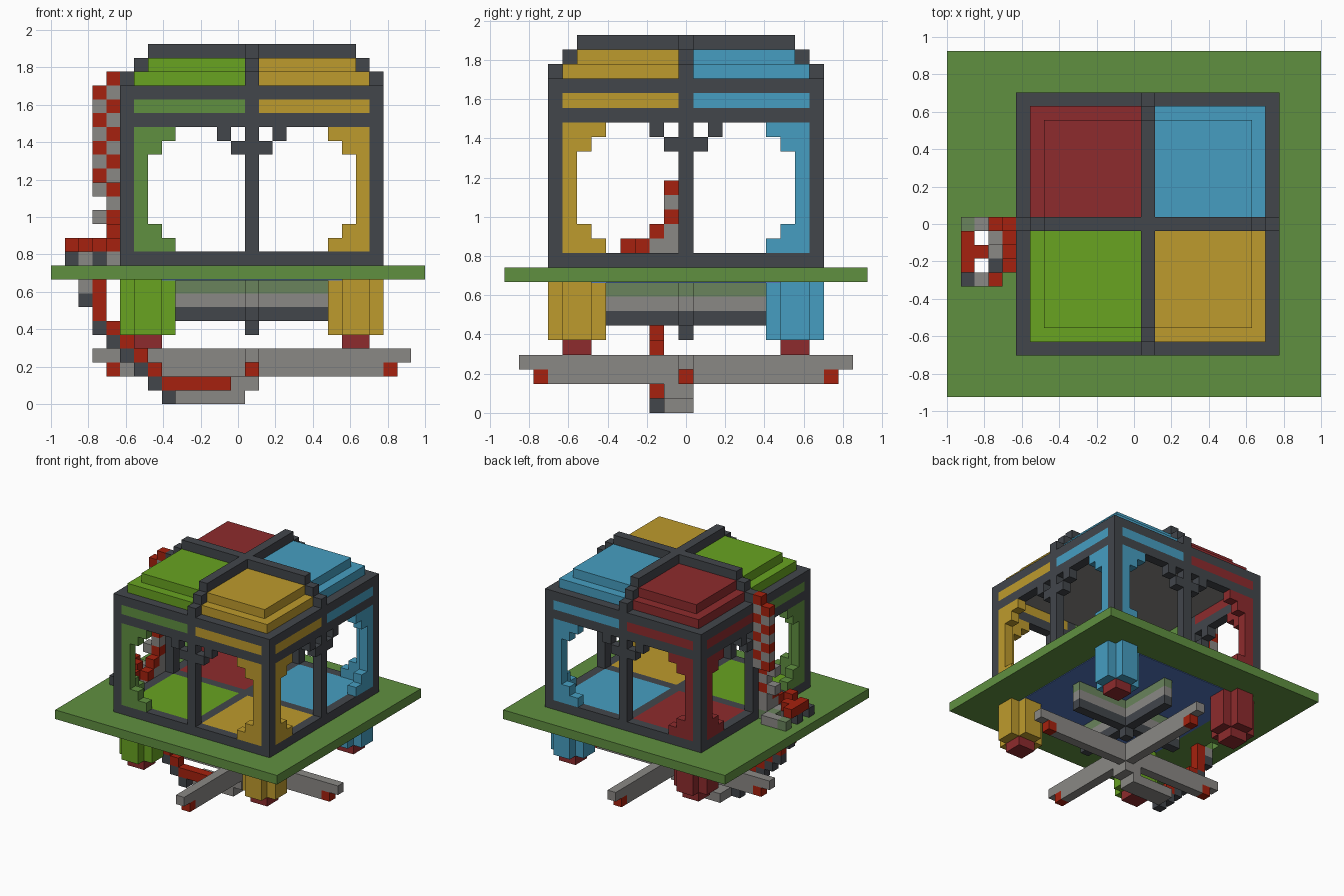
import bpy
import bmesh

if "Cube" in bpy.data.objects:
    bpy.data.objects.remove(bpy.data.objects["Cube"], do_unlink=True)

U = 2 / 27  # edge of one block


def linear(c):
    c /= 255
    return c / 12.92 if c <= 0.04045 else ((c + 0.055) / 1.055) ** 2.4


def material(name, *rgb):
    m = bpy.data.materials.new(name)
    m.use_nodes = True
    colour = [linear(c) for c in rgb] + [1]
    m.diffuse_color = colour
    m.node_tree.nodes["Principled BSDF"].inputs["Base Color"].default_value = colour
    return m


dark = material("charcoal", 66, 70, 75)
moss = material("moss green", 96, 144, 64)
lime = material("lime green", 104, 163, 33)
yellow = material("ochre yellow", 190, 155, 45)
blue = material("sky blue", 70, 158, 193)
maroon = material("maroon", 141, 43, 45)
red = material("bright red", 166, 33, 14)
grey = material("stone grey", 138, 136, 133)
mossy = material("mossy stone", 106, 132, 92)
navy = material("cornflower blue", 82, 118, 190)


def part(name, mat, boxes):
    """One object from boxes (x0, x1, y0, y1, z0, z1) in blocks."""
    bm = bmesh.new()
    for box in boxes:
        x, y, z = (sorted(box[i:i + 2]) for i in (0, 2, 4))
        verts = [bm.verts.new(((p + 1) * U, q * U, r * U)) for r in z for q in y for p in x]
        for f in ((0, 2, 3, 1), (4, 5, 7, 6), (0, 1, 5, 4), (2, 6, 7, 3), (0, 4, 6, 2), (1, 3, 7, 5)):
            bm.faces.new([verts[i] for i in f])
    mesh = bpy.data.meshes.new(name)
    bm.to_mesh(mesh)
    bm.free()
    mesh.materials.append(mat)
    obj = bpy.data.objects.new(name, mesh)
    bpy.context.collection.objects.link(obj)
    return obj


def cell(a, b, k):
    return (a - .5, a + .5, b - .5, b + .5, k, k + 1)


def swap(box):
    return box[2:4] + box[:2] + box[4:]


def both(boxes):
    """Boxes along x, repeated along y."""
    return boxes + [swap(b) for b in boxes]


SIGNS = (-1, 1)

# Ground plate with two small holes, and its lower lining
part("ground_plate", moss, [
    (-14.5, -12.5, -12.5, 12.5, 9, 10), (-11.5, 12.5, -12.5, 12.5, 9, 10),
    (-12.5, -11.5, -12.5, -3.5, 9, 10), (-12.5, -11.5, -2.5, -1.5, 9, 10),
    (-12.5, -11.5, -.5, 12.5, 9, 10)])
part("plate_lining", navy, [(-8.5, 8.5, -8.5, 8.5, 8.93, 9)])

# Wall frame: posts, rails, mullions and mullion braces
posts = [(s * 8.5, s * 9.5, t * 8.5, t * 9.5, 10, 23) for s in SIGNS for t in SIGNS]
part("corner_posts", dark, posts)
rails, mullions, braces = [], [], []
for s in SIGNS:
    y = (s * 8.5, s * 9.5)
    rails += [(-8.5, 8.5) + y + (k, k + 1) for k in (10, 20, 22)]
    mullions += [(-.5, .5) + y + (11, 20), (-.5, .5) + y + (21, 22)]
    braces += [cell(t * n, s * 9, 17 + n) for t in SIGNS for n in (1, 2)]
part("wall_rails", dark, both(rails))
part("mullions", dark, both(mullions))
part("mullion_braces", dark, both(braces))

# Floor cross, ceiling and stepped roof ribs
part("floor_cross", dark, [(-8.5, 8.5, -.5, .5, 10, 11),
                           (-.5, .5, .5, 8.5, 10, 11), (-.5, .5, -8.5, -.5, 10, 11)])
part("ceiling", grey, [(-8.5, 8.5, -8.5, 8.5, 22, 23)])
part("roof_ribs", dark, both([(-w, w, -.5, .5, k, k + 1)
                              for w, k in ((9.5, 23), (8.5, 24), (7.5, 25))]))


# Coloured quarters: floor, roof, window lining, stripe, leg
def quarter(label, sx, sy, mat, wall_mat):
    def place(boxes):
        return [(sx * b[0], sx * b[1], sy * b[2], sy * b[3]) + b[4:] for b in boxes]

    part(label + "_floor", mat, place([(.5, 8.5, .5, 8.5, 10, 11)]))
    part(label + "_roof", mat, place([(.5, 8.5, .5, 8.5, 23, 24), (.5, 7.5, .5, 7.5, 24, 25)]))
    y = (8.5, 9.5)
    lining = [(7.5, 8.5) + y + (11, 20)]
    for k, w in ((11, 5.5), (12, 6.5), (18, 6.5), (19, 5.5)):
        lining.append((w, 7.5) + y + (k, k + 1))
    part(label + "_window_lining", wall_mat, place(both(lining)))
    part(label + "_stripe", wall_mat, place(both([(.5, 8.5) + y + (21, 22)])))
    part(label + "_leg", mat, place([(5.5, 9.5, 6.5, 8.5, 5, 9), (6.5, 8.5, 5.5, 6.5, 5, 9),
                                     (6.5, 8.5, 8.5, 9.5, 5, 9)]))
    part(label + "_leg_tip", maroon, place([(6.5, 8.5, 6.5, 8.5, 4, 5)]))


quarter("front_right", -1, -1, lime, moss)
quarter("front_left", 1, -1, yellow, yellow)
quarter("back_left", 1, 1, blue, blue)
quarter("back_right", -1, 1, maroon, maroon)

# Crossed beams under the plate
for name, mat, k in (("mossy_beams", mossy, 8), ("stone_beams", grey, 7), ("dark_beams", dark, 6)):
    part(name, mat, both([(-6.5, 6.5, -.5, .5, k, k + 1)]))
part("centre_stub", dark, [cell(0, 0, 5)])

# Long landing cross with red feet
part("landing_cross", grey, both([(-11.5, 11.5, -.5, .5, 3, 4), (-9.5, 9.5, -.5, .5, 2, 3)]))
part("landing_feet", red, both([cell(s * 10, 0, 2) for s in SIGNS]))

# Chequered tower beside the wall
tower = [(a, 0, k) for k in range(16, 23) for a in (-11, -10)] + [(-10, 0, 23)]
tower += [(a, -1, k) for a in (-11, -10) for k in (13, 15)] + [(-10, -1, 14)]
part("tower_red", red, [cell(*c) for c in tower if (c[0] + c[2]) % 2])
part("tower_grey", grey, [cell(*c) for c in tower if (c[0] + c[2]) % 2 == 0])

# Rubble ring at the foot of the tower
part("ring_red", red, [cell(-13, b, 11) for b in (-3, -2, -1)] +
     [cell(-12, -2, 11), cell(-11, -4, 11), cell(-10, -3, 11), cell(-10, -2, 12)])
part("ring_grey", grey, [cell(-12, 0, 10), cell(-11, 0, 10), cell(-12, -4, 10), cell(-11, -2, 10),
                         cell(-10, -2, 11), cell(-10, -1, 11), cell(-10, -1, 12),
                         cell(-10, -2, 10), cell(-10, -3, 10)])
part("ring_mossy", mossy, [cell(-13, 0, 10), cell(-11, -1, 10), cell(-10, -1, 10)])
part("ring_dark", dark, [cell(-13, -4, 10), cell(-11, -3, 10), cell(-11, -4, 10), cell(-13, -2, 10)])

# Chain stepping down under the plate to a hook at the centre
part("chain_red", red, [(-11.5, -10.5, -2.5, -1.5, 6, 9)] +
     [cell(-5 - k, -2, k) for k in range(2, 6)] + [(-6.5, -1.5, -2.5, -1.5, 1, 2)])
part("chain_dark", dark, [cell(-12, -2, 7)] + [cell(-6 - k, -2, k) for k in range(6)])
part("chain_grey", grey, [cell(-12, -2, 8)])
part("hook", grey, [(-5.5, -.5, -1.5, .5, 0, 1), (-1.5, .5, -1.5, .5, 1, 2)])
